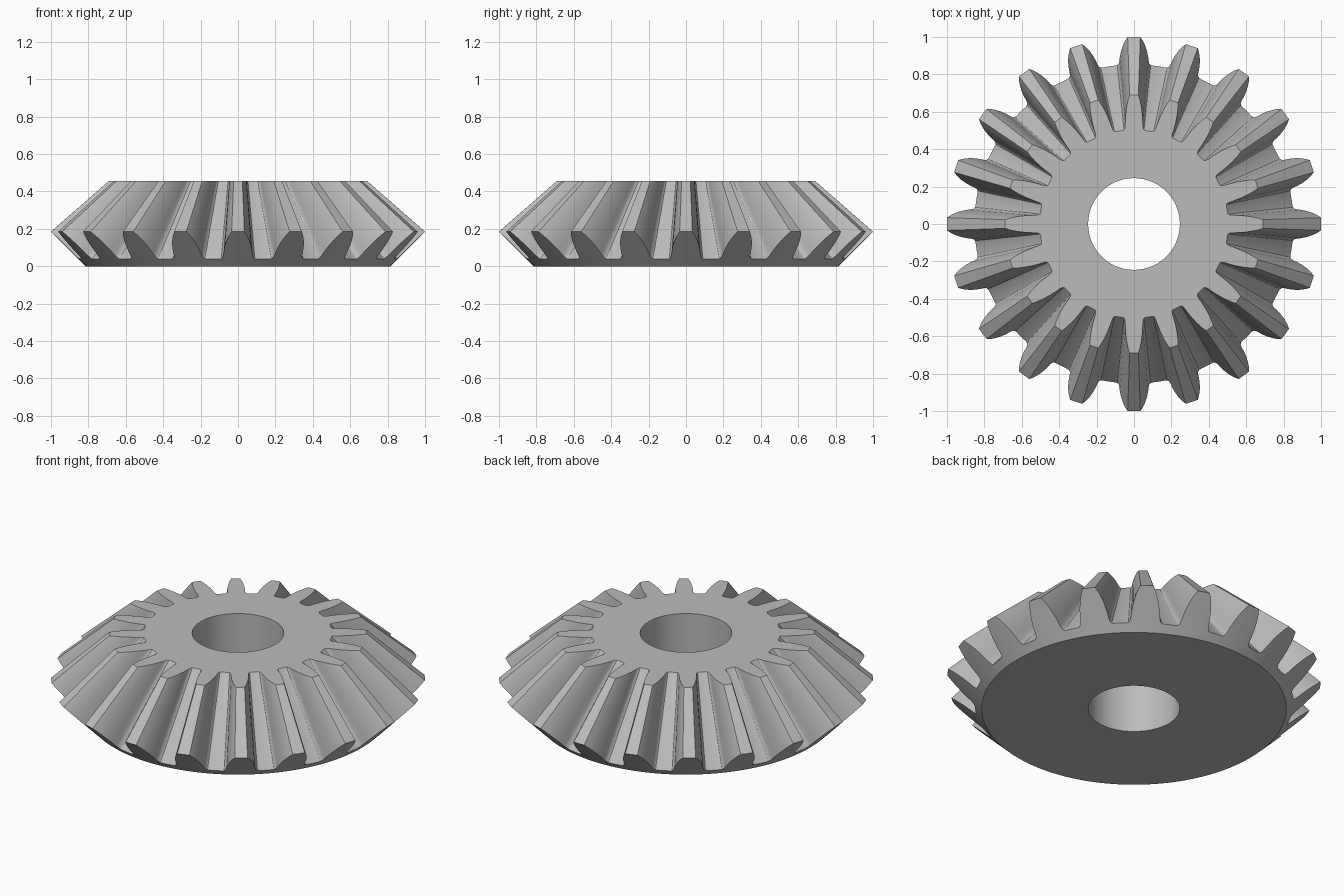
import bpy
import bmesh
from math import sin, cos, pi

cube = bpy.data.objects.get("Cube")
if cube:
    bpy.data.objects.remove(cube)

TEETH = 20
APEX = 1.06        # height where all tooth lines meet
TOP = 0.457        # height of the flat top
BASE_R = 0.815     # radius of the flat underside
BORE_R = 0.245

# Half tooth on the 45 degree back cone: (height, half width), tip to root
HALF_TOOTH = [(0.185, 0.034), (0.165, 0.048), (0.14, 0.06), (0.11, 0.07),
              (0.08, 0.076), (0.06, 0.078), (0.047, 0.082),
              (0.04, 0.09), (0.038, 0.1)]

steel = bpy.data.materials.new("steel grey")
steel.use_nodes = True
colour = (0.5, 0.5, 0.5, 1)
steel.diffuse_color = colour
steel.node_tree.nodes["Principled BSDF"].inputs["Base Color"].default_value = colour

# Outline of one tooth pitch as (angle, height), starting at the valley centre
side = [(w / (BASE_R + z), z) for z, w in HALF_TOOTH]
pitch = ([(-pi / TEETH, HALF_TOOTH[-1][0])]
         + [(-a, z) for a, z in reversed(side)]
         + [(0, HALF_TOOTH[0][0])] + side)
outline = [(a + i * 2 * pi / TEETH + pi / 2, z)
           for i in range(TEETH) for a, z in pitch]

bm = bmesh.new()


def ring(radius_height):
    """One vertex per outline point, at the radius and height the rule gives."""
    verts = []
    for a, z in outline:
        r, h = radius_height(z)
        verts.append(bm.verts.new((r * cos(a), r * sin(a), h)))
    return verts


# Base edge, toothed back edge, toothed top edge, then the bore
rings = [ring(lambda z: (BASE_R, 0)),
         ring(lambda z: (BASE_R + z, z)),
         ring(lambda z: ((BASE_R + z) * (APEX - TOP) / (APEX - z), TOP)),
         ring(lambda z: (BORE_R, TOP)),
         ring(lambda z: (BORE_R, 0))]

n = len(outline)
for k, lower in enumerate(rings):
    upper = rings[(k + 1) % len(rings)]
    for i in range(n):
        j = (i + 1) % n
        bm.faces.new((lower[i], lower[j], upper[j], upper[i]))
bmesh.ops.recalc_face_normals(bm, faces=bm.faces)

mesh = bpy.data.meshes.new("bevel_gear")
bm.to_mesh(mesh)
bm.free()
mesh.materials.append(steel)
gear = bpy.data.objects.new("bevel_gear", mesh)
bpy.context.collection.objects.link(gear)

# Smooth flanks with crisp rims
bpy.ops.object.select_all(action='DESELECT')
gear.select_set(True)
bpy.context.view_layer.objects.active = gear
bpy.ops.object.shade_smooth_by_angle(angle=pi / 6)
